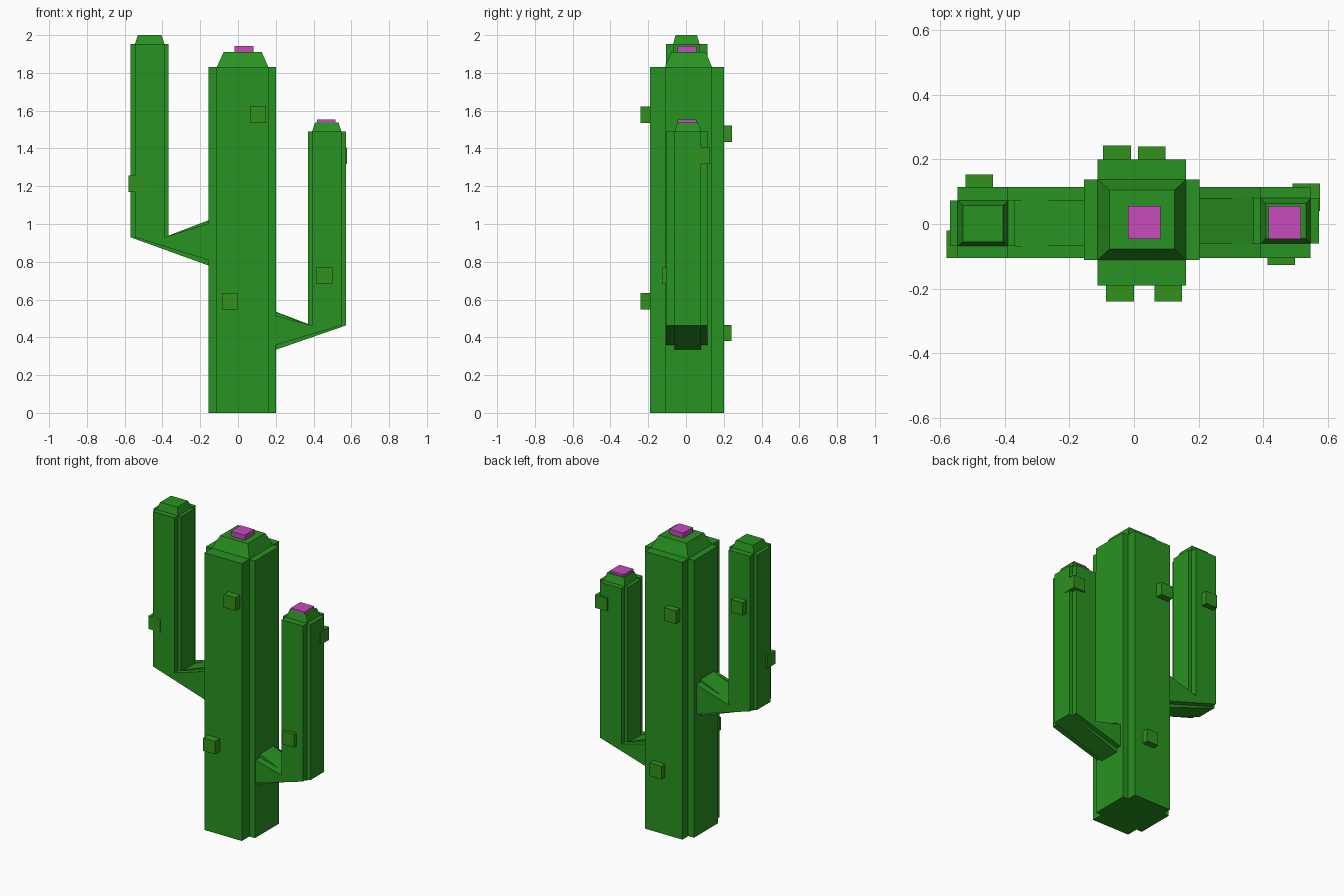
import bpy, bmesh

if "Cube" in bpy.data.objects:
    bpy.data.objects.remove(bpy.data.objects["Cube"])


def material(name, color):
    m = bpy.data.materials.new(name)
    m.diffuse_color = (*color, 1)
    m.use_nodes = True
    m.node_tree.nodes["Principled BSDF"].inputs["Base Color"].default_value = m.diffuse_color
    return m


GREEN = material("cactus_green", (0.022, 0.29, 0.015))
LIGHT = material("nub_green", (0.032, 0.285, 0.012))
PINK = material("flower_pink", (0.58, 0.07, 0.51))


def loft(name, rings, mat):
    """Skin a list of equal-length point rings and close both ends."""
    bm = bmesh.new()
    rows = [[bm.verts.new(p) for p in ring] for ring in rings]
    n = len(rows[0])
    for a, b in zip(rows, rows[1:]):
        for i in range(n):
            j = (i + 1) % n
            bm.faces.new((a[i], a[j], b[j], b[i]))
    bm.faces.new(rows[0][::-1])
    bm.faces.new(rows[-1])
    bmesh.ops.recalc_face_normals(bm, faces=bm.faces[:])
    mesh = bpy.data.meshes.new(name)
    bm.to_mesh(mesh)
    bm.free()
    mesh.materials.append(mat)
    ob = bpy.data.objects.new(name, mesh)
    bpy.context.collection.objects.link(ob)
    return ob


def plus(u, v):
    """Twelve-point plus section from four u and four v stations."""
    idx = [(1, 0), (2, 0), (2, 1), (3, 1), (3, 2), (2, 2),
           (2, 3), (1, 3), (1, 2), (0, 2), (0, 1), (1, 1)]
    return [(u[i], v[j]) for i, j in idx]


def rect(x0, x1, y0, y1, z):
    return [(x0, y0, z), (x1, y0, z), (x1, y1, z), (x0, y1, z)]


def box(name, x, y, z, mat):
    return loft(name, [rect(*x, *y, h) for h in z], mat)


def arm(name, xs, ys, root_x, root_z, elbow_z, top_z):
    """Plus section running from the trunk face, through the elbow, upward."""
    sec = plus(xs, ys)
    root = [(root_x, y, z) for z, y in plus(root_z, ys)]
    loft(name, [root] + [[(x, y, h) for x, y in sec] for h in (elbow_z, top_z)], GREEN)


# Trunk with tapered cap and flower
sec = plus((-0.155, -0.113, 0.161, 0.202), (-0.19, -0.112, 0.138, 0.2))
loft("trunk", [[(x, y, h) for x, y in sec] for h in (0, 1.83)], GREEN)
loft("trunk_cap", [rect(-0.113, 0.161, -0.112, 0.138, 1.83),
                   rect(-0.076, 0.126, -0.078, 0.105, 1.91)], GREEN)
box("trunk_flower", (-0.018, 0.082), (-0.046, 0.055), (1.91, 1.942), PINK)

# Left arm
arm("left_arm", (-0.57, -0.546, -0.39, -0.368), (-0.105, -0.068, 0.072, 0.114),
    -0.155, (0.78, 0.808, 1.003, 1.02), 0.93, 1.953)
loft("left_arm_cap", [rect(-0.546, -0.39, -0.068, 0.072, 1.953),
                      rect(-0.53, -0.405, -0.055, 0.058, 2.0)], GREEN)

# Right arm
arm("right_arm", (0.37, 0.392, 0.547, 0.572), (-0.105, -0.06, 0.08, 0.114),
    0.202, (0.535, 0.513, 0.36, 0.335), 0.463, 1.49)
loft("right_arm_cap", [rect(0.392, 0.547, -0.06, 0.08, 1.49),
                       rect(0.408, 0.532, -0.045, 0.063, 1.538)], GREEN)
box("right_arm_flower", (0.417, 0.517), (-0.046, 0.055), (1.538, 1.552), PINK)

# Small square nubs: minimum corner of each
NUB = 0.086
for i, (x, y, z) in enumerate([
        (0.063, -0.24, 1.535), (-0.086, -0.24, 0.548),   # trunk front
        (-0.096, 0.157, 1.435), (0.012, 0.154, 0.38),    # trunk back
        (-0.58, -0.106, 1.17), (-0.522, 0.068, 1.57),    # left arm
        (0.413, -0.127, 0.683), (0.49, 0.04, 1.318)]):   # right arm
    box(f"nub_{i + 1}", (x, x + NUB), (y, y + NUB), (z, z + NUB), LIGHT)
